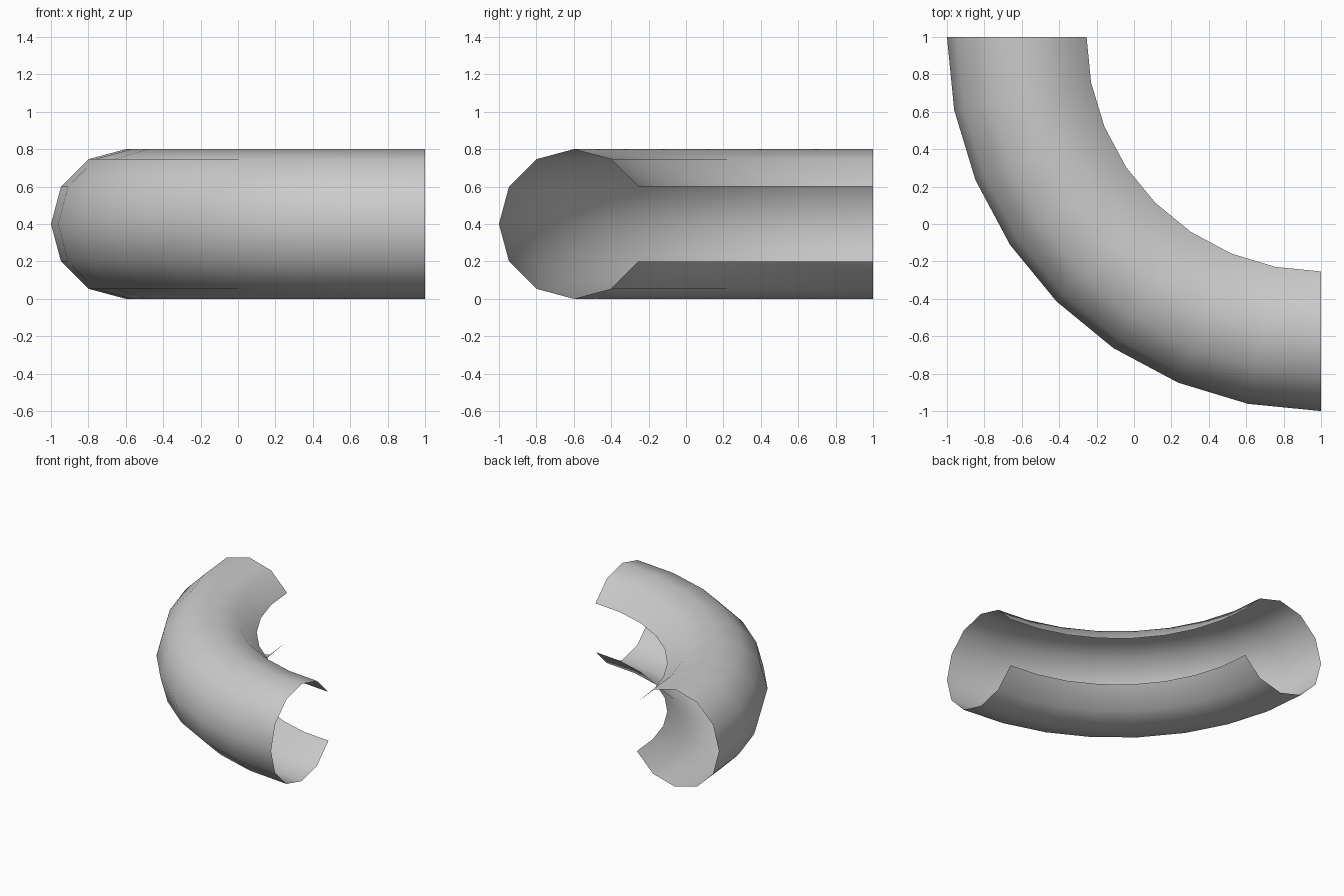
import bpy, bmesh
from math import sin, cos, radians
from mathutils import Vector

if "Cube" in bpy.data.objects:
    bpy.data.objects.remove(bpy.data.objects["Cube"])

TUBE_R, RING_R, SIDES, STEPS = 0.4, 1.6, 12, 8
PIVOT = Vector((1, 1, 0))

bm = bmesh.new()

# Open 12-sided section at the x = 1 end, its two inner faces left out
profile = []
for i in range(-5, 6):
    a = radians(i * 360 / SIDES)
    profile.append(bm.verts.new((1, 1 - RING_R - TUBE_R * cos(a), TUBE_R + TUBE_R * sin(a))))
edges = [bm.edges.new(pair) for pair in zip(profile, profile[1:])]

# Sweep the section through a quarter turn
bmesh.ops.spin(bm, geom=profile + edges, cent=PIVOT, axis=(0, 0, 1),
               angle=radians(-90), steps=STEPS)
bmesh.ops.remove_doubles(bm, verts=bm.verts, dist=1e-4)

# Point the faces away from the tube's centre line
bm.normal_update()
for f in bm.faces:
    c = f.calc_center_median()
    radial = Vector((c.x, c.y, 0)) - PIVOT
    core = PIVOT + radial.normalized() * RING_R + Vector((0, 0, TUBE_R))
    if f.normal.dot(c - core) < 0:
        f.normal_flip()
    f.smooth = True

mesh = bpy.data.meshes.new("curved_half_pipe")
bm.to_mesh(mesh)
bm.free()
bpy.context.collection.objects.link(bpy.data.objects.new("curved_half_pipe", mesh))
